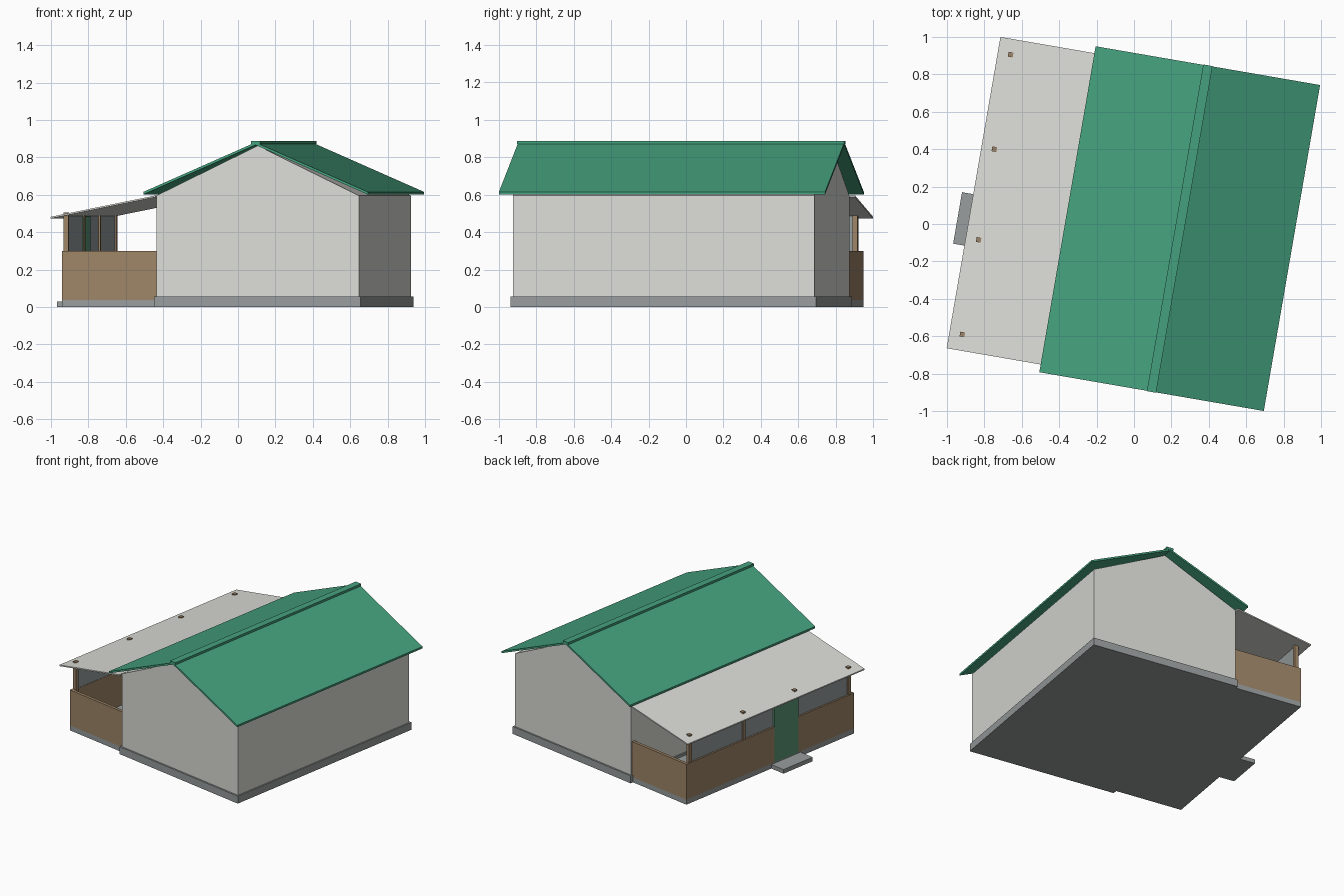
import bpy, bmesh, math
from mathutils import Matrix

cube = bpy.data.objects.get("Cube")
if cube:
    bpy.data.objects.remove(cube, do_unlink=True)

TURN = Matrix.Rotation(math.radians(-9.8), 4, 'Z')  # house sits askew on its plot


def material(name, hexcode):
    srgb = [int(hexcode[i:i + 2], 16) / 255 for i in (0, 2, 4)]
    colour = [((c + 0.055) / 1.055) ** 2.4 for c in srgb] + [1]
    m = bpy.data.materials.new(name)
    m.use_nodes = True
    m.diffuse_color = colour
    m.node_tree.nodes["Principled BSDF"].inputs["Base Color"].default_value = colour
    return m


plaster = material("pale plaster", "dcddd7")
concrete = material("grey concrete", "989d9d")
roof_green = material("roof green", "45a17e")
timber = material("brown timber", "9e8467")
door_green = material("door green", "5a9674")
glass = material("grey glass", "959c9c")


def prism(name, profile, y0, y1, mat):
    """Extrude an x-z profile along the length of the house."""
    bm = bmesh.new()
    face = bm.faces.new([bm.verts.new((x, y0, z)) for x, z in profile])
    out = bmesh.ops.extrude_face_region(bm, geom=[face])
    verts = [v for v in out["geom"] if isinstance(v, bmesh.types.BMVert)]
    bmesh.ops.translate(bm, verts=verts, vec=(0, y1 - y0, 0))
    bmesh.ops.recalc_face_normals(bm, faces=bm.faces)
    bm.transform(TURN)
    mesh = bpy.data.meshes.new(name)
    bm.to_mesh(mesh)
    bm.free()
    mesh.materials.append(mat)
    obj = bpy.data.objects.new(name, mesh)
    bpy.context.collection.objects.link(obj)
    return obj


def box(name, x0, x1, y0, y1, z0, z1, mat):
    return prism(name, [(x0, z0), (x1, z0), (x1, z1), (x0, z1)], y0, y1, mat)


# Main house
MID, HALF = 0.245, 0.55
FRONT, BACK = -0.801, 0.833
WALL = MID - HALF
box("plinth", WALL - 0.01, MID + HALF + 0.01, FRONT - 0.012, BACK + 0.012, 0, 0.055, concrete)
prism("house_walls", [(WALL, 0.055), (MID + HALF, 0.055), (MID + HALF, 0.595),
                      (MID, 0.862), (WALL, 0.595)], FRONT, BACK, plaster)

# Gable roof with ridge cap
for side, name in ((-1, "roof_slope_right"), (1, "roof_slope_left")):
    eave = MID + side * 0.609
    prism(name, [(eave, 0.601), (MID, 0.866), (MID, 0.88), (eave, 0.615)],
          -0.867, 0.9015, roof_green)
box("ridge_cap", MID - 0.025, MID + 0.025, -0.869, 0.9035, 0.872, 0.888, roof_green)

# Porch base, step and lean-to roof
OUT, P0, P1 = -0.82, -0.78, 0.822
TH = 0.022
DOOR0, DOOR1 = -0.247, -0.018
box("porch_base", OUT, WALL, P0, P1, 0, 0.037, concrete)
box("porch_step", -0.935, OUT, -0.268, 0.011, 0, 0.03, concrete)
prism("porch_roof", [(-0.874, 0.473), (WALL, 0.587), (WALL, 0.596), (-0.874, 0.482)],
      -0.825, 0.864, plaster)

# Porch half walls and door
for name, y0, y1 in (("front", P0, DOOR0), ("back", DOOR1, P1)):
    box(f"porch_side_wall_{name}", OUT, OUT + TH, y0, y1, 0.037, 0.3, timber)
for name, y0 in (("front", P0), ("back", P1 - TH)):
    box(f"porch_end_wall_{name}", OUT + TH, WALL, y0, y0 + TH, 0.037, 0.3, timber)
box("porch_door", OUT, OUT + TH, DOOR0, DOOR1, 0.037, 0.484, door_green)

# Posts poking through the porch roof, with glazing between them
posts = [-0.738, -0.225, 0.267, 0.78]
PX, R = -0.804, 0.013
for i, y in enumerate(posts):
    box(f"porch_post_{i + 1}", PX - R, PX + R, y - R, y + R, 0.037, 0.505, timber)
for i, (a, b) in enumerate(zip(posts, posts[1:])):
    box(f"porch_glazing_{i + 1}", PX - 0.004, PX + 0.004, a + R, b - R, 0.3, 0.486, glass)
